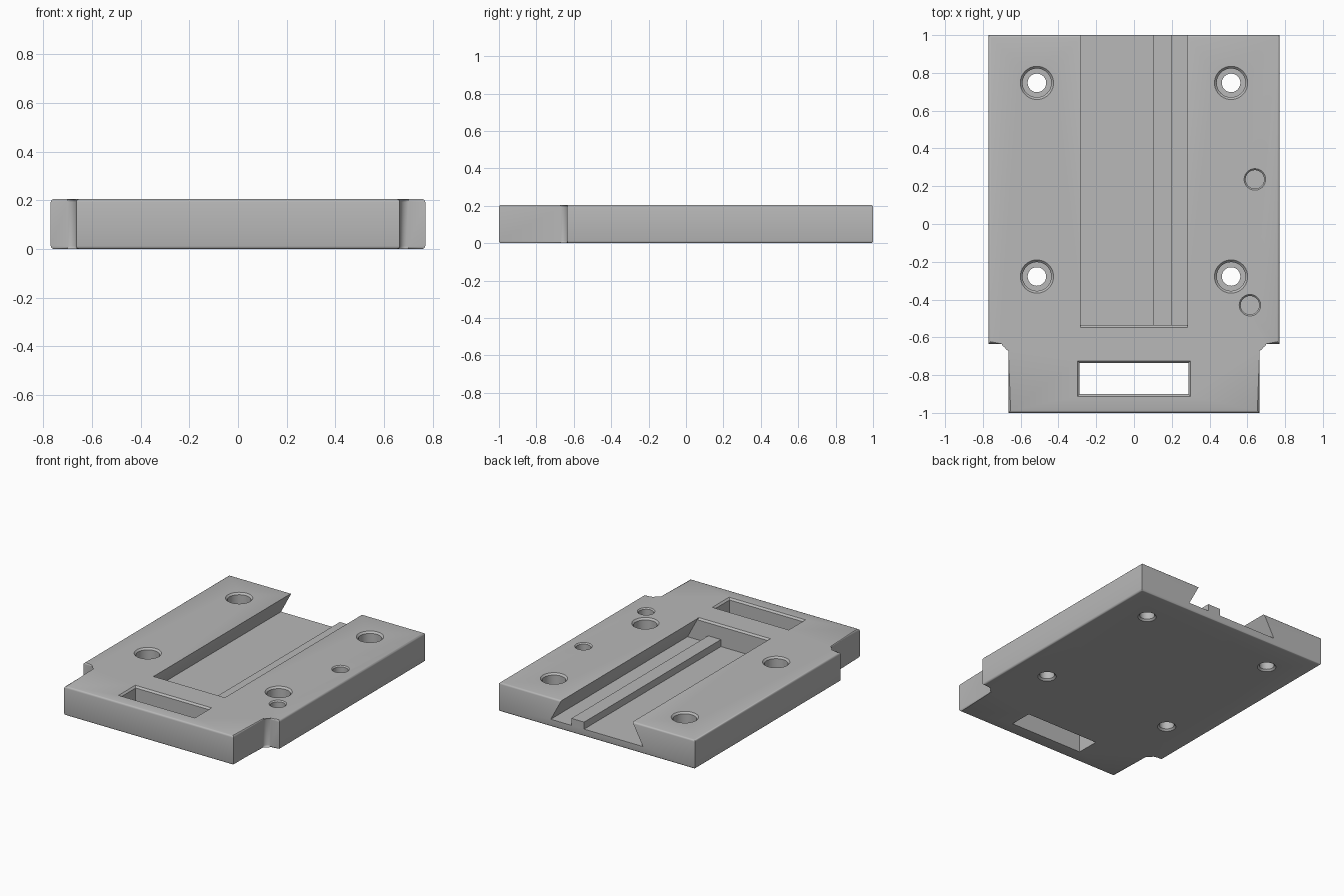
import bpy, bmesh, math
from mathutils import Vector

if "Cube" in bpy.data.objects:
    bpy.data.objects.remove(bpy.data.objects["Cube"], do_unlink=True)

TOP, EDGE = 0.205, 0.012          # plate thickness, edge rounding
grey = bpy.data.materials.new("plain grey")
grey.use_nodes = True
grey.diffuse_color = (0.48, 0.48, 0.48, 1)
grey.node_tree.nodes["Principled BSDF"].inputs["Base Color"].default_value = (0.48, 0.48, 0.48, 1)


def make_object(name, bm):
    bmesh.ops.recalc_face_normals(bm, faces=bm.faces[:])
    mesh = bpy.data.meshes.new(name)
    bm.to_mesh(mesh)
    bm.free()
    mesh.materials.append(grey)
    obj = bpy.data.objects.new(name, mesh)
    bpy.context.collection.objects.link(obj)
    return obj


def loft(rings):
    """Closed solid through rings of equal point count."""
    bm = bmesh.new()
    loops = [[bm.verts.new(p) for p in ring] for ring in rings]
    n = len(loops[0])
    for a, b in zip(loops, loops[1:]):
        for i in range(n):
            j = (i + 1) % n
            bm.faces.new((a[i], a[j], b[j], b[i]))
    bm.faces.new(loops[0][::-1])
    bm.faces.new(loops[-1])
    return bm


def lathe(name, profile, x, y):
    """Round cutter: (radius, z) profile turned about a vertical axis."""
    rings = []
    for r, z in profile:
        angles = [math.tau * i / 40 for i in range(40)]
        rings.append([(x + r * math.cos(a), y + r * math.sin(a), z) for a in angles])
    return make_object(name, loft(rings))


# Plate: stepped outline with filleted notches, rounded top and bottom edges
R, NARROW, WIDE, STEP = 0.035, 0.665, 0.77, -0.635
side = [(NARROW, -1)]
for i in range(7):
    a = math.pi * (1 - i / 12)
    side.append((NARROW + R + R * math.cos(a), STEP - R + R * math.sin(a)))
side += [(WIDE, STEP), (WIDE, 1)]
outline = side + [(-x, y) for x, y in reversed(side)]
bm = loft([[(x, y, z) for x, y in outline] for z in (0, TOP)])
rims = [e for e in bm.edges if abs(e.verts[0].co.z - e.verts[1].co.z) < 1e-5]
bmesh.ops.bevel(bm, geom=rims, offset=EDGE, segments=3, profile=0.5, affect='EDGES')
plate = make_object("mounting_plate", bm)

cutters = []

# Dovetail channel, open at the back, leaving a long rib on its floor
FLOOR, RIB, MOUTH, BASE, END = 0.052, 0.102, 0.28, 0.362, -0.535
channel = [(-MOUTH, TOP), (-BASE, FLOOR), (0.1, FLOOR), (0.1, RIB), (0.2, RIB),
           (0.2, FLOOR), (BASE, FLOOR), (MOUTH, TOP), (MOUTH, 0.3), (-MOUTH, 0.3)]
cutters.append(make_object("channel_cutter",
               loft([[(x, y, z) for x, z in channel] for y in (END, 1.1)])))

# Softened top edge at the closed end of the channel
lip = [(END - EDGE, TOP), (END - EDGE, 0.3), (END + 0.002, 0.3),
       (END + 0.002, TOP - EDGE), (END, TOP - EDGE)]
cutters.append(make_object("channel_lip_cutter",
               loft([[(x, y, z) for y, z in lip] for x in (-0.282, 0.282)])))

# Rectangular through slot with a flared rim
rings = []
for z, grow in ((-0.1, 0), (TOP - EDGE, 0), (TOP, EDGE), (0.3, EDGE)):
    w, h = 0.288 + grow, 0.082 + grow
    rings.append([(sx * w, -0.818 + sy * h, z)
                  for sx, sy in ((-1, -1), (1, -1), (1, 1), (-1, 1))])
cutters.append(make_object("slot_cutter", loft(rings)))

# Counterbored screw holes
SMALL, BIG, SEAT = 0.049, 0.076, 0.11
screw = [(SMALL + EDGE, -0.1), (SMALL + EDGE, 0), (SMALL, EDGE), (SMALL, SEAT),
         (BIG, SEAT), (BIG, TOP - EDGE), (BIG + EDGE, TOP), (BIG + EDGE, 0.3)]
for x in (-0.514, 0.514):
    for y in (-0.278, 0.747):
        cutters.append(lathe("screw_hole_cutter", screw, x, y))

# Shallow round pockets
pocket = [(0.049, 0.15), (0.049, TOP - 0.008), (0.057, TOP), (0.057, 0.3)]
for x, y in ((0.64, 0.236), (0.614, -0.43)):
    cutters.append(lathe("pocket_cutter", pocket, x, y))

# Cut everything out of the plate
bpy.ops.object.select_all(action='DESELECT')
plate.select_set(True)
bpy.context.view_layer.objects.active = plate
for cutter in cutters:
    mod = plate.modifiers.new("cut", 'BOOLEAN')
    mod.operation, mod.solver, mod.object = 'DIFFERENCE', 'EXACT', cutter
    bpy.ops.object.modifier_apply(modifier=mod.name)
    bpy.data.objects.remove(cutter, do_unlink=True)

bpy.ops.object.shade_smooth_by_angle(angle=math.radians(35))
